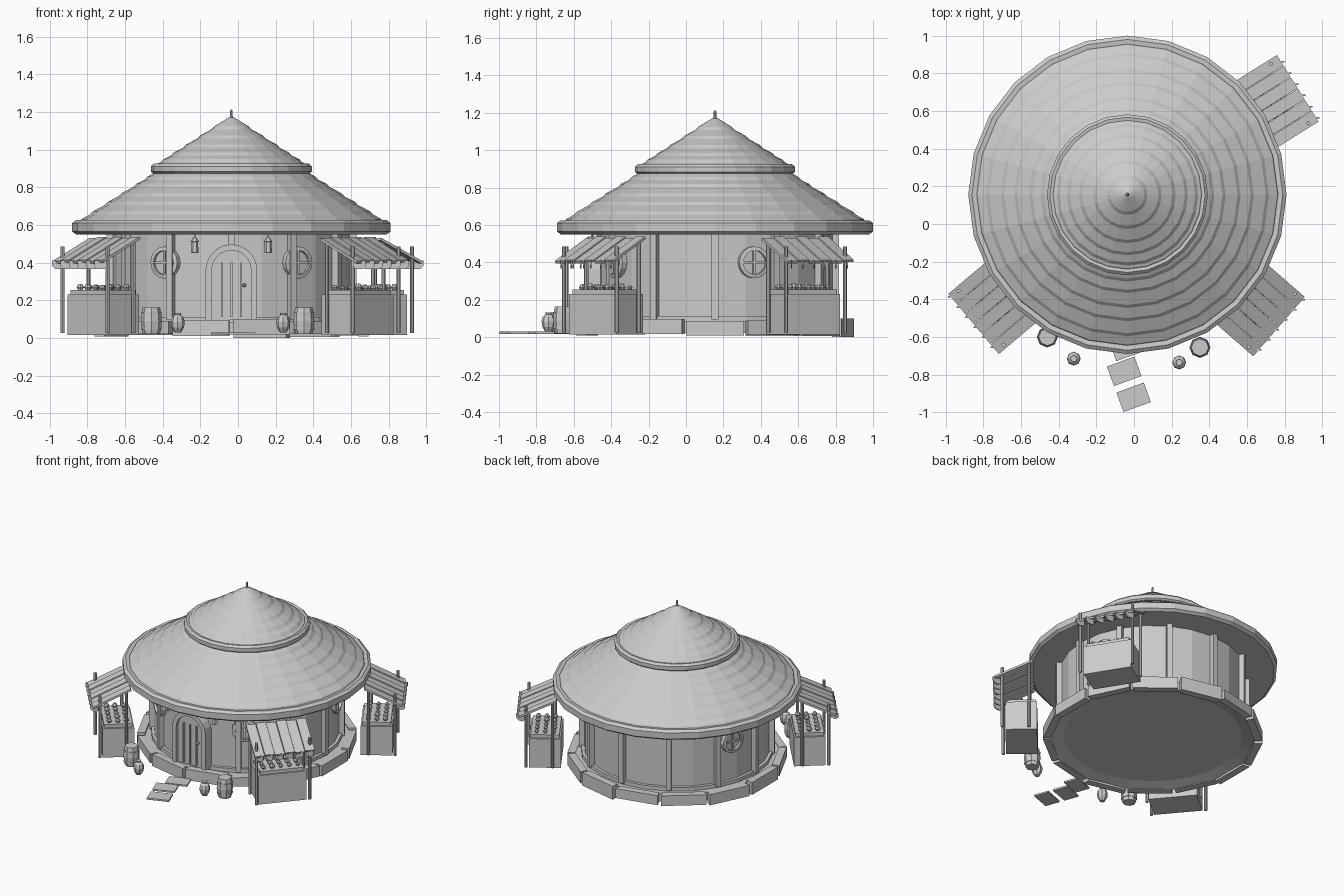
import bpy, bmesh, math, random
from mathutils import Matrix, Vector

if "Cube" in bpy.data.objects:
    bpy.data.objects.remove(bpy.data.objects["Cube"])

random.seed(4)
CX, CY = -0.035, 0.155
HUT = Matrix.Translation((CX, CY, 0))
I = Matrix()


def radial(deg):
    # frame at the hut centre with local x pointing outward
    return HUT @ Matrix.Rotation(math.radians(deg), 4, 'Z')


def finish(name, bm, M):
    bmesh.ops.recalc_face_normals(bm, faces=bm.faces)
    bm.transform(M)
    me = bpy.data.meshes.new(name)
    bm.to_mesh(me)
    bm.free()
    ob = bpy.data.objects.new(name, me)
    bpy.context.collection.objects.link(ob)
    return ob


def box(name, loc, size, M=I, tilt=None):
    bm = bmesh.new()
    bmesh.ops.create_cube(bm, size=1)
    bm.transform(Matrix.Translation(loc) @ (tilt or I) @ Matrix.Diagonal((*size, 1)))
    return finish(name, bm, M)


def lathe(name, prof, n, M=I, closed=False):
    # revolve (radius, z) points around z
    bm = bmesh.new()
    rings = [[bm.verts.new((r * math.cos(2 * math.pi * k / n), r * math.sin(2 * math.pi * k / n), z))
              for k in range(n)] for r, z in prof]
    pairs = list(zip(rings, rings[1:]))
    if closed:
        pairs.append((rings[-1], rings[0]))
    for a, b in pairs:
        for k in range(n):
            j = (k + 1) % n
            bm.faces.new((a[k], a[j], b[j], b[k]))
    if not closed:
        bm.faces.new(rings[0])
        bm.faces.new(rings[-1])
    return finish(name, bm, M)


def prism(name, pts, y0, y1, M=I):
    # extrude an (x, z) outline along y
    bm = bmesh.new()
    a = [bm.verts.new((x, y0, z)) for x, z in pts]
    b = [bm.verts.new((x, y1, z)) for x, z in pts]
    bm.faces.new(a)
    bm.faces.new(b[::-1])
    for i in range(len(a)):
        j = (i + 1) % len(a)
        bm.faces.new((a[i], b[i], b[j], a[j]))
    return finish(name, bm, M)


def at(x, y, z=0):
    return Matrix.Translation((x, y, z))


# Thatched roof tiers with softly stepped courses
def courses(radii, z0, z1):
    r0, r1 = radii[0], radii[-1]
    h = lambda r: z0 + (z1 - z0) * (r0 - r) / (r0 - r1)
    pts = [(r0, z0)]
    for r in radii[1:-1]:
        pts += [(r + 0.016, h(r) - 0.014), (r, h(r) + 0.003)]
    return pts + [(r1, z1)]


lathe("lower_roof", [(0.60, 0.55), (0.825, 0.55), (0.845, 0.565), (0.845, 0.61), (0.825, 0.625), (0.80, 0.622)]
      + courses([0.795, 0.735, 0.655, 0.585, 0.505, 0.445, 0.38], 0.632, 0.895), 24, HUT)
lathe("upper_roof", [(0.36, 0.873), (0.415, 0.873), (0.427, 0.883), (0.427, 0.911), (0.412, 0.925), (0.395, 0.922)]
      + courses([0.39, 0.36, 0.305, 0.24, 0.165, 0.09, 0.015], 0.927, 1.17), 24, HUT)
lathe("finial", [(0.012, 1.15), (0.010, 1.172), (0.007, 1.178), (0.007, 1.205), (0.004, 1.212)], 8, HUT)

# Round wall, sill and timber posts
lathe("wall", [(0.63, 0.07), (0.63, 0.56)], 24, HUT)
lathe("wall_sill", [(0.62, 0.085), (0.652, 0.085), (0.652, 0.112), (0.62, 0.112)], 24, HUT, True)
for k in range(12):
    box("wall_post", (0.642, 0, 0.325), (0.044, 0.036, 0.46), radial(30 * k))

# Floor slab with sloping underside rim, and foundation stones
lathe("floor", [(0.605, 0.045), (0.69, 0.022), (0.69, 0.085), (0.605, 0.085)], 28, HUT)
FLAT = Matrix(((1, 0, 0, 0), (0, 0, 1, 0), (0, 1, 0, 0), (0, 0, 0, 1)))
for k in range(14):
    lo, hi = random.uniform(0.004, 0.024), random.uniform(0.086, 0.102)
    if k == 3:
        lo = 0.0
    t = math.tan(math.pi / 14 - 0.016)
    pts = [(0.675, -0.675 * t), (0.728, -0.728 * t), (0.728, 0.728 * t), (0.675, 0.675 * t)]
    prism("foundation_stone", pts, lo, hi, radial(k * 360 / 14) @ FLAT)


# Arched door with frame, planks and knob
def arch(r, n=10):
    return [(r, 0.095)] + [(r * math.cos(math.pi * k / n), 0.36 + r * math.sin(math.pi * k / n))
                           for k in range(n + 1)] + [(-r, 0.095)]


FRONT = at(CX, CY - 0.63)
prism("door_frame", arch(0.137) + arch(0.105)[::-1], -0.055, 0.03, FRONT)
prism("door", arch(0.107), -0.035, 0.03, FRONT)
for x in (-0.052, 0, 0.052):
    box("door_batten", (x, -0.038, 0.255), (0.009, 0.02, 0.29), FRONT)
lathe("door_knob", [(0.004, -0.01), (0.01, -0.004), (0.01, 0.004), (0.004, 0.01)], 8,
      FRONT @ at(0.068, -0.045, 0.28))

# Round windows
for deg in (-56.5, 19, 161, 236.5):
    M = radial(deg) @ at(0.63, 0, 0.4) @ Matrix.Rotation(math.pi / 2, 4, 'Y')
    lathe("window_ring", [(0.064, -0.03), (0.085, -0.03), (0.085, 0.02), (0.064, 0.024)], 16, M, True)
    lathe("window_pane", [(0.07, -0.03), (0.07, 0.006)], 16, M)
    box("window_bar", (0, 0, 0.008), (0.135, 0.012, 0.018), M)
    box("window_bar", (0, 0, 0.008), (0.012, 0.135, 0.018), M)

# Lanterns either side of the door
for s in (-1, 1):
    M = at(CX + s * 0.195, -0.50)
    lathe("lantern", [(0.016, 0.45), (0.020, 0.456), (0.018, 0.51), (0.025, 0.512), (0.006, 0.535)], 6, M)
    box("lantern_hook", (0, 0, 0.545), (0.007, 0.007, 0.03), M)

# Market stalls
for deg in (220, -41, 32):
    M = radial(deg)
    box("stall_counter", (0.888, 0, 0.122), (0.215, 0.335, 0.215), M)
    box("stall_top", (0.888, 0, 0.239), (0.195, 0.305, 0.03), M)
    for i in range(3):
        for j in range(5):
            r = random.uniform(0.014, 0.021)
            lathe("produce", [(r * 0.5, -r * 0.87), (r, 0), (r * 0.5, r * 0.87)], 7,
                  M @ at(0.83 + 0.058 * i, -0.12 + 0.06 * j, 0.253 + r * 0.8))
    for d, top in ((0.835, 0.515), (1.015, 0.485)):
        for s in (-1, 1):
            lathe("stall_post", [(0.011, 0.025), (0.011, top)], 8, M @ at(d, s * 0.186))
    slope = math.atan2(0.12, 0.25)
    for k in range(6):
        y = -0.175 + 0.07 * k
        box("awning_strip", (0.935, y, 0.463 + 0.006 * (k % 2)), (0.285, 0.067, 0.014), M,
            Matrix.Rotation(slope, 4, 'Y'))
        # hanging scallops all face the front
        p = M @ Vector((1.052, y, 0.408))
        prism("awning_scallop", [(-0.034, 0.004), (-0.034, -0.026), (-0.018, -0.042), (0.018, -0.042),
                                 (0.034, -0.026), (0.034, 0.004)], -0.004, 0.004, at(*p))

# Barrels and pots by the entrance
for x, y in ((-0.46, -0.6), (0.35, -0.655)):
    lathe("barrel", [(0.045, 0.02), (0.052, 0.05), (0.056, 0.09), (0.052, 0.13), (0.046, 0.163)], 8, at(x, y))
    for z in (0.05, 0.128):
        lathe("barrel_hoop", [(0.051, z - 0.006), (0.055, z - 0.006), (0.055, z + 0.006), (0.051, z + 0.006)],
              8, at(x, y), True)
for x, y in ((-0.32, -0.715), (0.24, -0.735)):
    lathe("pot", [(0.018, 0.03), (0.033, 0.055), (0.037, 0.085), (0.03, 0.11), (0.016, 0.122), (0.018, 0.133)],
          8, at(x, y))

# Stepping stones
for x, y in ((-0.002, -0.92), (-0.052, -0.782), (-0.04, -0.65)):
    box("path_stone", (0, 0, 0.024), (0.155, 0.11, 0.012), at(x, y) @ Matrix.Rotation(math.radians(20), 4, 'Z'))
